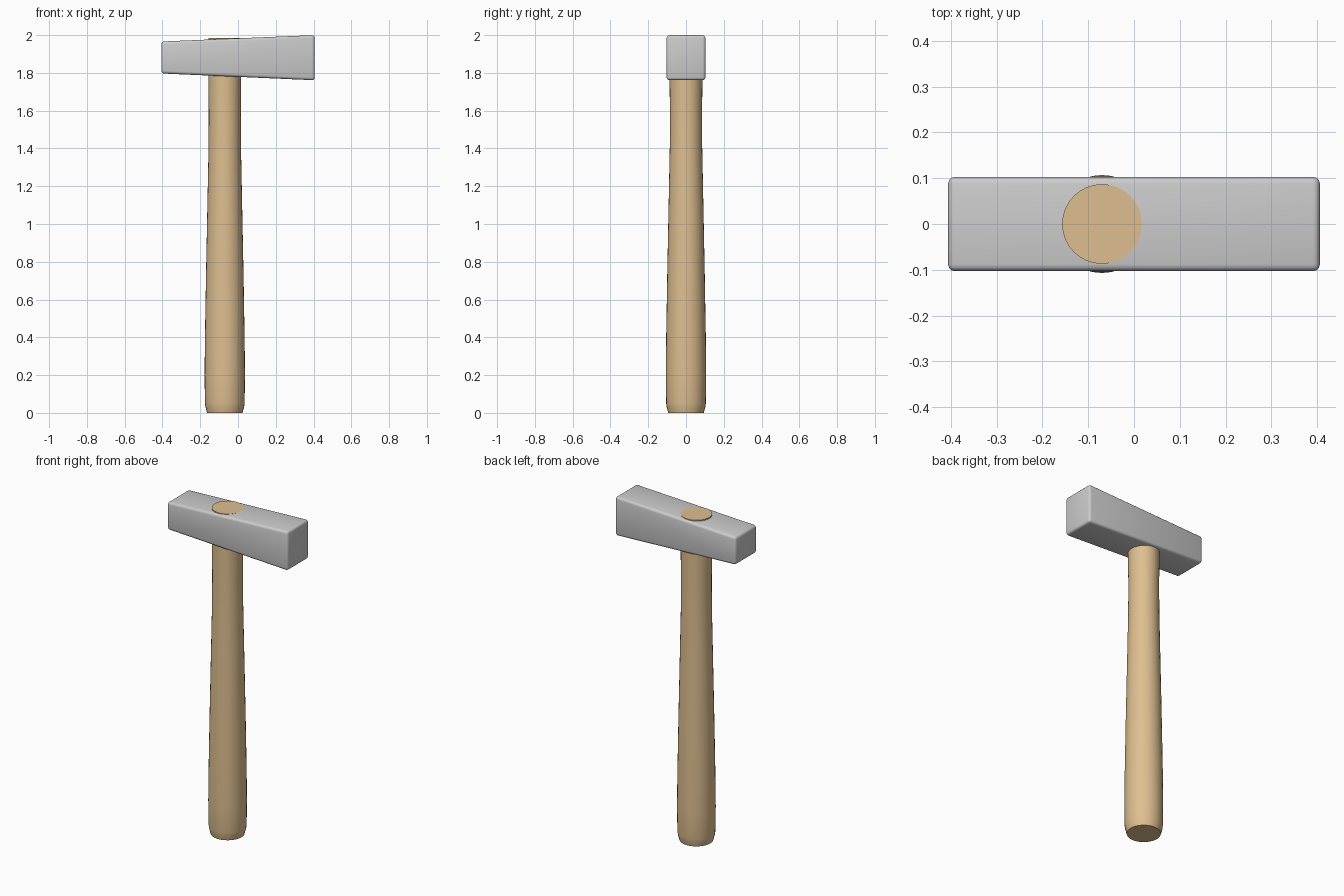
import bpy, bmesh
from math import cos, sin, tau, radians

if "Cube" in bpy.data.objects:
    bpy.data.objects.remove(bpy.data.objects["Cube"])


def make_object(name, bm):
    bmesh.ops.recalc_face_normals(bm, faces=bm.faces)
    mesh = bpy.data.meshes.new(name)
    bm.to_mesh(mesh)
    bm.free()
    obj = bpy.data.objects.new(name, mesh)
    bpy.context.collection.objects.link(obj)
    return obj


def smooth(obj, angle):
    bpy.ops.object.select_all(action='DESELECT')
    obj.select_set(True)
    bpy.context.view_layer.objects.active = obj
    bpy.ops.object.shade_smooth_by_angle(angle=radians(angle))


# Hammer head: side profile extruded across y, with softened edges
bm = bmesh.new()
profile = [(-0.406, 1.797), (0.406, 1.761), (0.406, 2.0), (-0.406, 1.966)]
face = bm.faces.new([bm.verts.new((x, -0.103, z)) for x, z in profile])
ext = bmesh.ops.extrude_face_region(bm, geom=[face])
moved = [g for g in ext["geom"] if isinstance(g, bmesh.types.BMVert)]
bmesh.ops.translate(bm, verts=moved, vec=(0, 0.206, 0))
bmesh.ops.bevel(bm, geom=bm.edges[:], offset=0.015, segments=3,
                profile=0.5, affect='EDGES')
smooth(make_object("hammer_head", bm), 35)

# Wooden handle: swollen grip narrowing to a neck, passing through the head
SIDES, AXIS_X = 32, -0.07
rings = [(0.094, 0.0), (0.102, 0.03), (0.105, 0.05), (0.107, 0.2),
         (0.105, 0.4), (0.099, 0.75), (0.092, 1.1), (0.086, 1.4),
         (0.085, 1.58), (0.087, 1.76), (0.087, 1.984)]
bm = bmesh.new()
loops = [[bm.verts.new((AXIS_X + r * cos(tau * i / SIDES),
                        r * sin(tau * i / SIDES), z)) for i in range(SIDES)]
         for r, z in rings]
for a, b in zip(loops, loops[1:]):
    for i in range(SIDES):
        j = (i + 1) % SIDES
        bm.faces.new((a[i], a[j], b[j], b[i]))
bm.faces.new(loops[0])
bm.faces.new(loops[-1])
handle = make_object("handle", bm)
smooth(handle, 35)

wood = bpy.data.materials.new("wood")
wood.diffuse_color = (0.73, 0.52, 0.28, 1)
wood.use_nodes = True
wood.node_tree.nodes["Principled BSDF"].inputs["Base Color"].default_value = wood.diffuse_color
handle.data.materials.append(wood)
